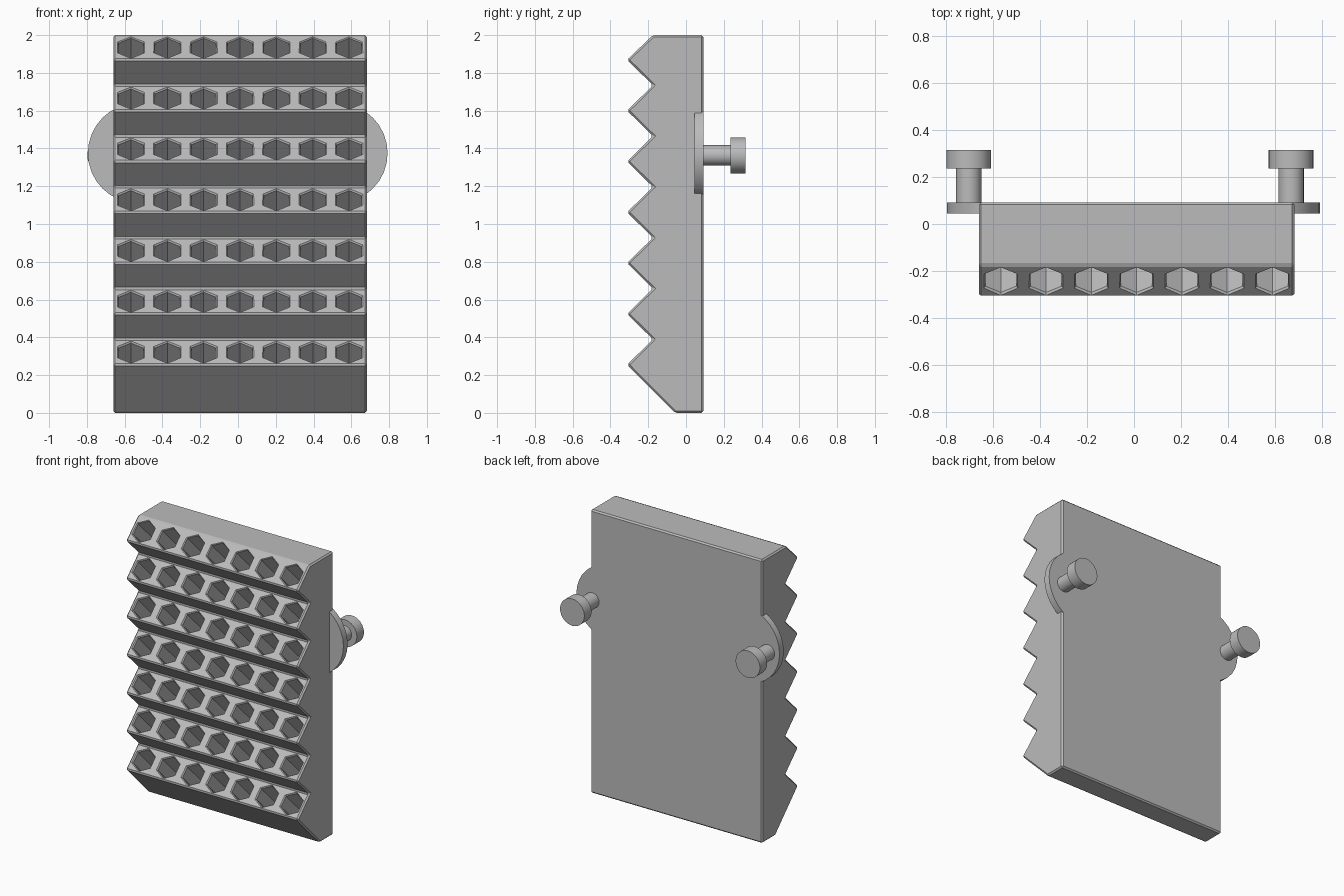
import bpy, bmesh, math
from mathutils import Matrix, Vector

if "Cube" in bpy.data.objects:
    bpy.data.objects.remove(bpy.data.objects["Cube"])

grey = bpy.data.materials.new("plain_grey")
grey.use_nodes = True
COLOUR = (0.5, 0.5, 0.5, 1)
grey.diffuse_color = COLOUR
grey.node_tree.nodes["Principled BSDF"].inputs["Base Color"].default_value = COLOUR

ROWS, COLS = 7, 7
PITCH, FIRST_TIP = 0.269, 0.255
TIP_Y, VALLEY_Y, BACK_Y = -0.312, -0.175, 0.092
LEFT, RIGHT = -0.66, 0.682


def make_object(name, bm):
    bmesh.ops.recalc_face_normals(bm, faces=bm.faces[:])
    mesh = bpy.data.meshes.new(name)
    bm.to_mesh(mesh)
    bm.free()
    mesh.materials.append(grey)
    obj = bpy.data.objects.new(name, mesh)
    bpy.context.collection.objects.link(obj)
    return obj


def activate(obj):
    bpy.ops.object.select_all(action='DESELECT')
    obj.select_set(True)
    bpy.context.view_layer.objects.active = obj


# Rack body: stepped side profile extruded across x, with chamfered edges
profile = [(BACK_Y, 0), (-0.058, 0)]
for row in range(ROWS):
    tip = FIRST_TIP + row * PITCH
    profile += [(TIP_Y, tip), (VALLEY_Y, min(tip + PITCH / 2, 2))]
profile[-1] = (VALLEY_Y, 2)
profile.append((BACK_Y, 2))

bm = bmesh.new()
side = bm.faces.new([bm.verts.new((LEFT, y, z)) for y, z in profile])
extruded = bmesh.ops.extrude_face_region(bm, geom=[side])
bmesh.ops.translate(bm, vec=(RIGHT - LEFT, 0, 0),
                    verts=[g for g in extruded["geom"] if isinstance(g, bmesh.types.BMVert)])
bmesh.ops.recalc_face_normals(bm, faces=bm.faces[:])
bmesh.ops.bevel(bm, geom=bm.edges[:], offset=0.01, segments=1, affect='EDGES')
body = make_object("rack_body", bm)

# Hexagonal sockets: a prism plus a flared mouth, sunk square to each sloping step
HEX = 2 / math.sqrt(3)
rings = [(0.084, 0.016), (0.066, -0.009), (0.066, -0.32)]  # apothem, height along axis
axis = Vector((0, -1, 1)).normalized()
frame = Matrix((Vector((1, 0, 0)), axis.cross(Vector((1, 0, 0))), axis)).transposed()
bm = bmesh.new()
for row in range(ROWS):
    for col in range(COLS):
        centre = Vector((0.011 + (col - 3) * 0.1925, (TIP_Y + VALLEY_Y) / 2,
                         FIRST_TIP + (row + 0.25) * PITCH))
        loops = []
        for apothem, height in rings:
            r = apothem * HEX
            loops.append([bm.verts.new(centre + frame @ Vector(
                (r * math.cos(a), r * math.sin(a), height)))
                for a in [math.radians(30 + 60 * k) for k in range(6)]])
        bm.faces.new(loops[0])
        bm.faces.new(loops[-1][::-1])
        for a, b in zip(loops, loops[1:]):
            for k in range(6):
                n = (k + 1) % 6
                bm.faces.new((a[k], b[k], b[n], a[n]))
cutter = make_object("socket_cutter", bm)
cutter.hide_render = True

cut = body.modifiers.new("sockets", 'BOOLEAN')
cut.operation = 'DIFFERENCE'
cut.solver = 'EXACT'
cut.object = cutter
activate(body)
bpy.ops.object.modifier_apply(modifier=cut.name)
bpy.data.objects.remove(cutter)


# Round parts with their axis along y
def disc(name, x, z, radius, y0, y1, segments=32):
    bm = bmesh.new()
    place = Matrix.Translation((x, (y0 + y1) / 2, z)) @ Matrix.Rotation(math.pi / 2, 4, 'X')
    bmesh.ops.create_cone(bm, cap_ends=True, segments=segments, radius1=radius,
                          radius2=radius, depth=y1 - y0, matrix=place)
    obj = make_object(name, bm)
    activate(obj)
    bpy.ops.object.shade_smooth_by_angle(angle=math.radians(30))


# Mounting ears and headed pegs on both sides
for label, ear_x, peg_x in (("right", -0.53, -0.703), ("left", 0.527, 0.668)):
    disc(label + "_ear", ear_x, 1.375, 0.265, 0.045, BACK_Y)
    disc(label + "_peg_shaft", peg_x, 1.363, 0.054, BACK_Y - 0.02, 0.25)
    disc(label + "_peg_head", peg_x, 1.363, 0.095, 0.236, 0.315)
